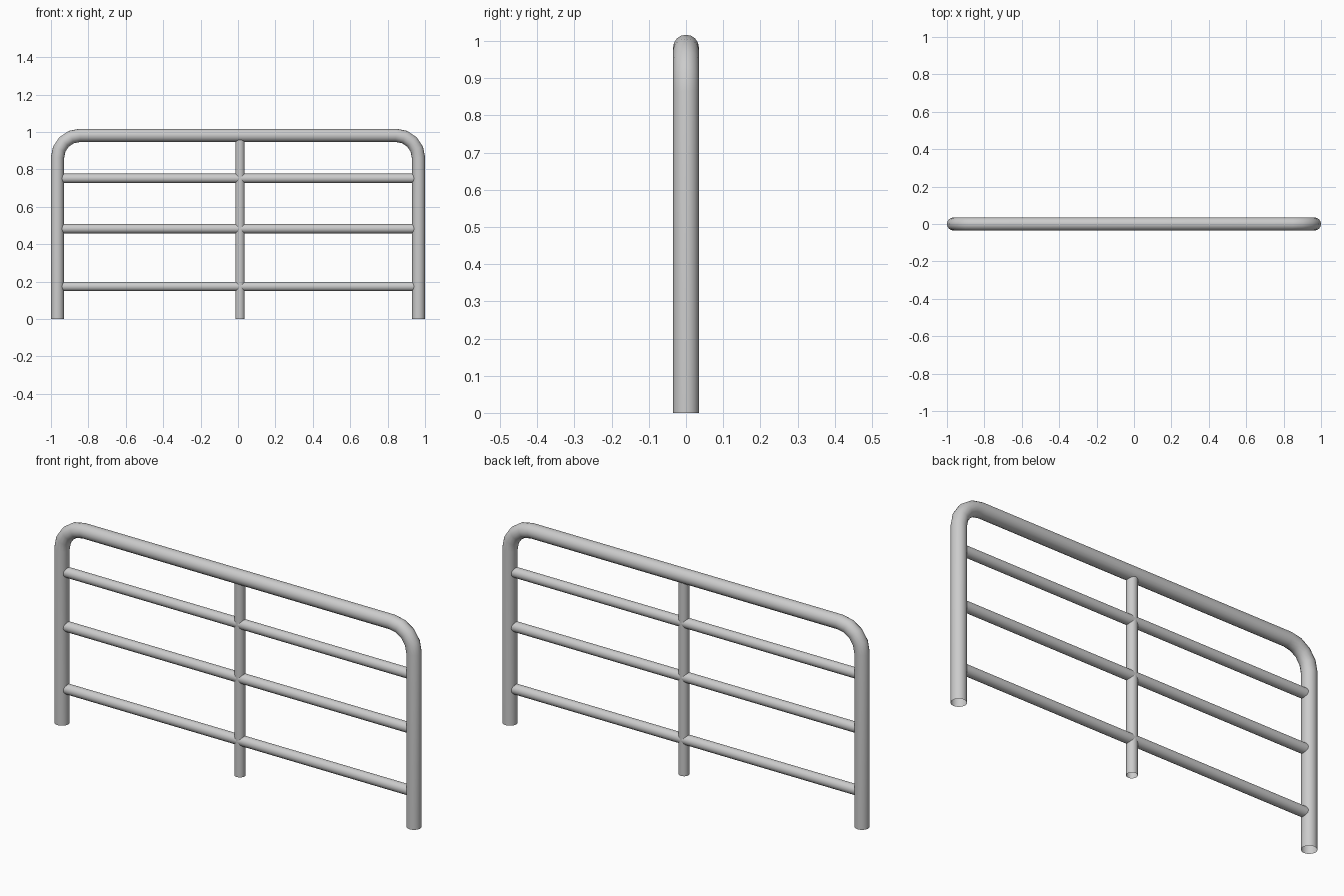
import bpy, bmesh
from math import sin, cos, pi
from mathutils import Vector

if "Cube" in bpy.data.objects:
    bpy.data.objects.remove(bpy.data.objects["Cube"])

SIDES = 16


def tube(name, path, radius):
    """Sweep an open round tube along (x, z) points in the y = 0 plane, mitred at bends."""
    pts = [Vector((x, 0, z)) for x, z in path]
    dirs = [(b - a).normalized() for a, b in zip(pts, pts[1:])]
    bm = bmesh.new()
    rings = []
    for i, p in enumerate(pts):
        before, after = dirs[max(i - 1, 0)], dirs[min(i, len(dirs) - 1)]
        tangent = (before + after).normalized()
        side = Vector((-tangent.z, 0, tangent.x)) / tangent.dot(after)
        rings.append([bm.verts.new(p + radius * (side * cos(2 * pi * k / SIDES)
                                                 + Vector((0, sin(2 * pi * k / SIDES), 0))))
                      for k in range(SIDES)])
    for a, b in zip(rings, rings[1:]):
        for k in range(SIDES):
            n = (k + 1) % SIDES
            bm.faces.new((a[k], a[n], b[n], b[k])).smooth = True
    bmesh.ops.recalc_face_normals(bm, faces=bm.faces)
    mesh = bpy.data.meshes.new(name)
    bm.to_mesh(mesh)
    bm.free()
    obj = bpy.data.objects.new(name, mesh)
    bpy.context.collection.objects.link(obj)
    return obj


# Outer frame: two legs and the top rail as one bent tube
HALF, TOP, BEND, STEPS = 0.965, 0.982, 0.12, 4
left = [(-HALF, 0)]
for i in range(STEPS + 1):
    a = pi / 2 * i / STEPS
    left.append((-HALF + BEND - BEND * cos(a), TOP - BEND + BEND * sin(a)))
right = [(-x, z) for x, z in reversed(left)]
tube("outer_frame", left + right, 0.035)

# Horizontal rails between the legs
for name, z in (("lower_rail", 0.174), ("middle_rail", 0.483), ("upper_rail", 0.752)):
    tube(name, [(-HALF, z), (HALF, z)], 0.025)

# Centre post, slightly off centre
tube("centre_post", [(0.011, 0), (0.011, TOP)], 0.025)
